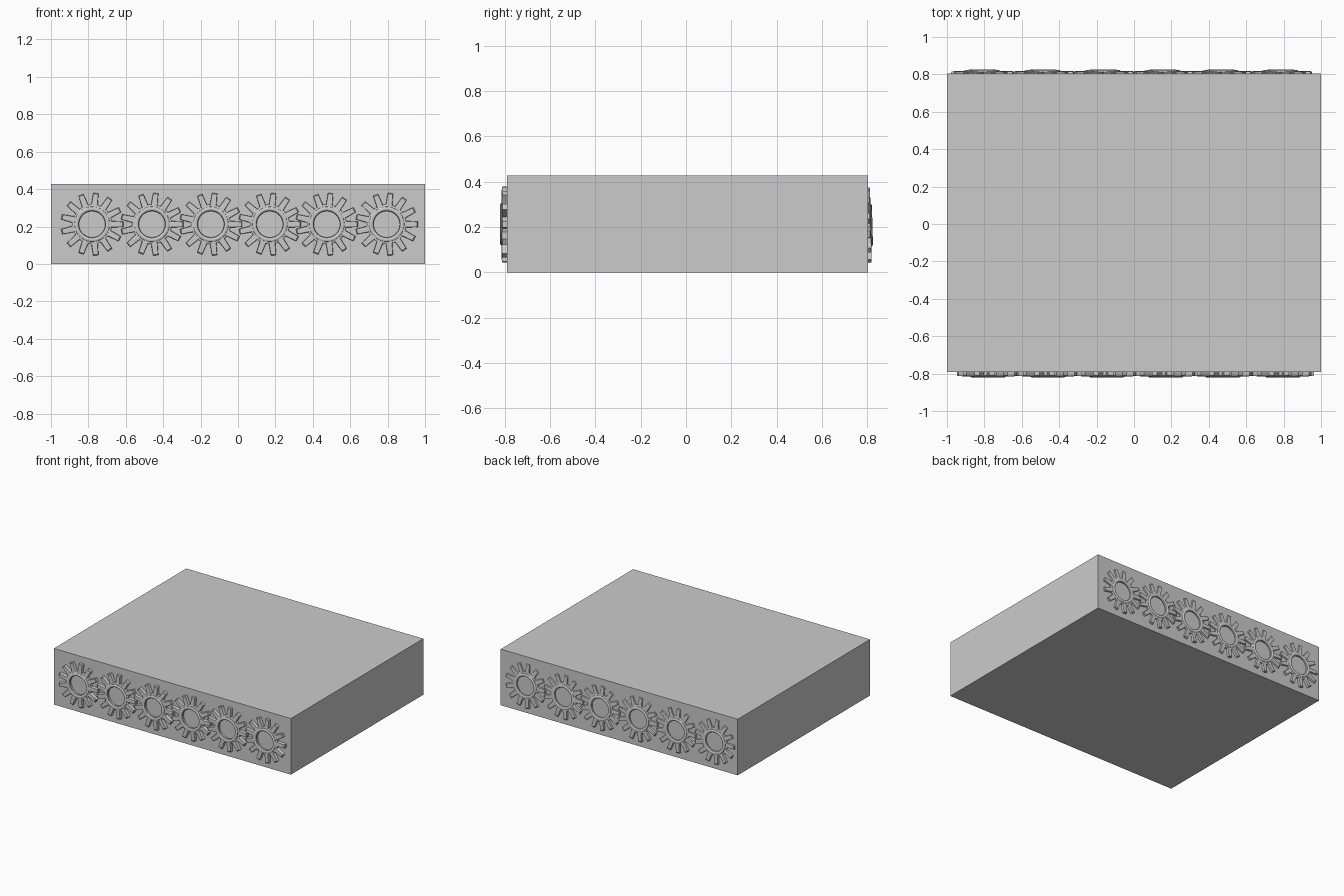
import bpy, bmesh
from math import sin, cos, pi, radians
from mathutils import Matrix

if "Cube" in bpy.data.objects:
    bpy.data.objects.remove(bpy.data.objects["Cube"])

TEETH = 13
ZC = 0.212


def gear_loop(bm, y, grow):
    # toothed outline, four points per tooth
    loop = []
    for i in range(TEETH):
        a = 2 * pi * i / TEETH
        for da, r in ((-0.165, 0.106), (-0.085, 0.168), (0.085, 0.168), (0.165, 0.106)):
            w = da * (1 + grow * 12)
            loop.append(bm.verts.new(((r + grow) * cos(a + w), y, (r + grow) * sin(a + w))))
    return loop


def circle_loop(bm, y, r):
    # hole outline, aligned with the toothed outline
    loop = []
    for i in range(TEETH):
        for k in (-1.5, -0.5, 0.5, 1.5):
            a = 2 * pi * (i + k / 4) / TEETH
            loop.append(bm.verts.new((r * cos(a), y, r * sin(a))))
    return loop


def make_gear(name, loc, turn=0.0, tilt=0.0):
    bm = bmesh.new()
    # chamfered toothed body closed around the central hole
    loops = [gear_loop(bm, 0.012, 0), gear_loop(bm, -0.019, 0),
             gear_loop(bm, -0.023, -0.005), circle_loop(bm, -0.025, 0.075),
             circle_loop(bm, 0.012, 0.075)]
    n = len(loops[0])
    for k in range(len(loops)):
        a, b = loops[k], loops[(k + 1) % len(loops)]
        for i in range(n):
            bm.faces.new((a[i], a[(i + 1) % n], b[(i + 1) % n], b[i]))
    # raised round collar
    rings = []
    for j in range(10):
        t = 2 * pi * j / 10
        rings.append(circle_loop(bm, -0.019 + 0.012 * sin(t), 0.083 + 0.013 * cos(t)))
    for j in range(10):
        a, b = rings[j], rings[(j + 1) % 10]
        for i in range(n):
            bm.faces.new((a[i], a[(i + 1) % n], b[(i + 1) % n], b[i]))
    bmesh.ops.recalc_face_normals(bm, faces=bm.faces)
    bm.transform(Matrix.Rotation(turn, 4, 'Z') @ Matrix.Rotation(tilt, 4, 'X'))
    me = bpy.data.meshes.new(name)
    bm.to_mesh(me)
    bm.free()
    ob = bpy.data.objects.new(name, me)
    bpy.context.collection.objects.link(ob)
    ob.location = loc
    bpy.context.view_layer.objects.active = ob
    ob.select_set(True)
    bpy.ops.object.shade_smooth_by_angle(angle=radians(35))
    ob.select_set(False)


# solid slab
bpy.ops.mesh.primitive_cube_add(size=1, location=(0, 0.007, 0.214))
slab = bpy.context.object
slab.name = "slab"
slab.scale = (2, 1.595, 0.428)
bpy.ops.object.transform_apply(location=False, rotation=False, scale=True)
slab.select_set(False)

# gear rows on the front and back faces
for i, x in enumerate((-0.78, -0.46, -0.145, 0.17, 0.475, 0.795)):
    make_gear(f"front_gear_{i + 1}", (x, -0.7905, ZC))
for i, x in enumerate((-0.81, -0.485, -0.165, 0.155, 0.465, 0.785)):
    make_gear(f"back_gear_{i + 1}", (x, 0.793, ZC - 0.004), pi, radians(-1.5))
